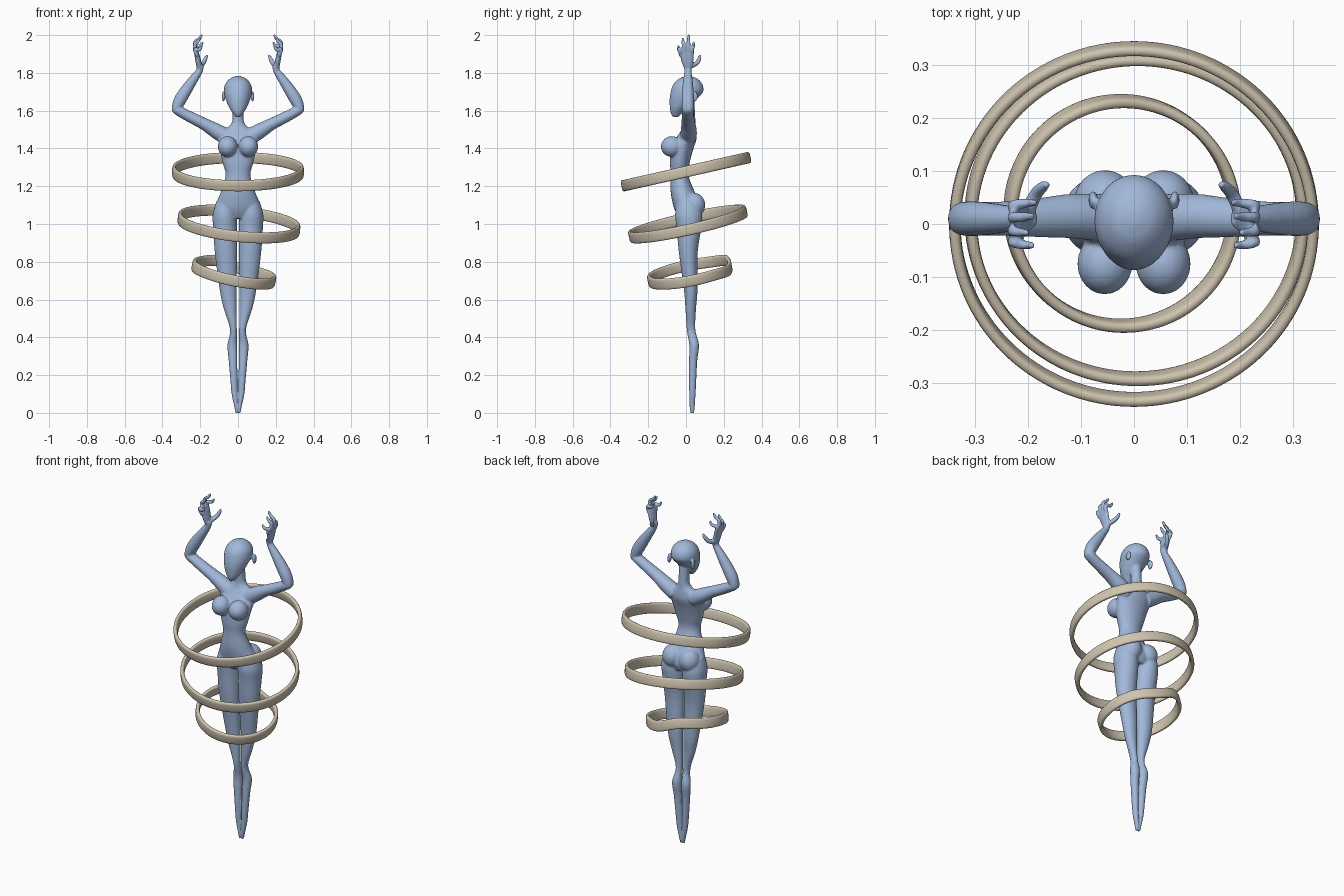
import bpy, bmesh, math
from mathutils import Vector, Matrix

if "Cube" in bpy.data.objects:
    bpy.data.objects.remove(bpy.data.objects["Cube"])

def material(name, rgb):
    m = bpy.data.materials.new(name)
    m.diffuse_color = (*rgb, 1)
    m.use_nodes = True
    m.node_tree.nodes["Principled BSDF"].inputs["Base Color"].default_value = m.diffuse_color
    return m

blue = material("pale blue", (0.36, 0.48, 0.70))
tan = material("warm sand", (0.62, 0.55, 0.43))

def smooth_path(pts, steps=4):
    """Catmull-Rom through stations of any dimension."""
    out = []
    for i in range(len(pts) - 1):
        p0, p1, p2 = pts[max(i - 1, 0)], pts[i], pts[i + 1]
        p3 = pts[min(i + 2, len(pts) - 1)]
        for k in range(steps):
            t = k / steps
            out.append([0.5 * (2 * b + (c - a) * t + (2 * a - 5 * b + 4 * c - d) * t * t
                        + (3 * b - a - 3 * c + d) * t ** 3) for a, b, c, d in zip(p0, p1, p2, p3)])
    return out + [list(pts[-1])]

def loft(bm, stations, sign=1, n=24, upright=False):
    """Closed tube of ellipses through stations (x, y, z, rx, ry)."""
    st = smooth_path(stations)
    rings = []
    for i, (x, y, z, rx, ry) in enumerate(st):
        t = Vector(st[min(i + 1, len(st) - 1)][:3]) - Vector(st[max(i - 1, 0)][:3])
        t = Vector((0, 0, 1)) if upright else t.normalized()
        u = Vector((0, 1, 0)).cross(t).normalized()
        v = t.cross(u)
        ring = []
        for k in range(n):
            a = 2 * math.pi * k / n
            p = Vector((x, y, z)) + u * rx * math.cos(a) + v * ry * math.sin(a)
            ring.append(bm.verts.new((p.x * sign, p.y, p.z)))
        rings.append(ring)
    for a, b in zip(rings, rings[1:]):
        for k in range(n):
            bm.faces.new((a[k], a[(k + 1) % n], b[(k + 1) % n], b[k]))
    bm.faces.new(rings[0])
    bm.faces.new(rings[-1])

def ball(bm, centre, size):
    bmesh.ops.create_uvsphere(bm, u_segments=24, v_segments=16, radius=1,
                              matrix=Matrix.Translation(centre) @ Matrix.Diagonal((*size, 1)))

def finish(bm, name, mat):
    bmesh.ops.recalc_face_normals(bm, faces=bm.faces[:])
    me = bpy.data.meshes.new(name)
    bm.to_mesh(me)
    bm.free()
    me.materials.append(mat)
    ob = bpy.data.objects.new(name, me)
    bpy.context.collection.objects.link(ob)
    bpy.ops.object.select_all(action='DESELECT')
    ob.select_set(True)
    bpy.context.view_layer.objects.active = ob
    return ob

# ---- figure: overlapping lofts, fused by a voxel remesh
bm = bmesh.new()
# torso and neck
loft(bm, [(0, .015, 1.03, .09, .05), (0, .012, 1.07, .122, .07), (0, .0, 1.12, .112, .073),
          (0, -.02, 1.18, .087, .062), (0, -.034, 1.26, .066, .047), (0, -.032, 1.33, .083, .053),
          (0, -.02, 1.40, .098, .06), (0, .0, 1.45, .105, .056), (0, .013, 1.49, .09, .042),
          (0, .018, 1.515, .05, .034), (0, .02, 1.55, .03, .03), (0, .015, 1.64, .03, .03)], upright=True)
# head
loft(bm, [(0, -.055, 1.566, .012, .015), (0, -.05, 1.59, .03, .032), (0, -.035, 1.62, .049, .051),
          (0, -.015, 1.66, .065, .072), (0, .005, 1.70, .075, .086), (0, .01, 1.74, .068, .077),
          (0, .012, 1.77, .043, .048), (0, .012, 1.783, .012, .014)], upright=True)
for s in (-1, 1):
    ball(bm, (s * .077, .045, 1.675), (.009, .018, .028))      # ear
    ball(bm, (s * .055, -.075, 1.41), (.052, .058, .055))      # breast
    ball(bm, (s * .055, .042, 1.10), (.058, .06, .065))        # buttock
    # leg with pointed foot
    loft(bm, [(.06, .01, 1.12, .055, .06), (.07, .014, 1.05, .064, .072), (.068, .016, .98, .064, .066),
              (.064, .012, .85, .059, .05), (.052, .025, .65, .045, .036), (.041, .025, .55, .034, .028),
              (.024, .027, .44, .018, .023), (.03, .043, .36, .026, .026), (.027, .038, .28, .023, .022),
              (.022, .035, .18, .019, .02), (.018, .034, .10, .016, .017), (.009, .033, .03, .010, .014),
              (.008, .033, -.002, .006, .01)], s, upright=True)
    # upper arm, forearm
    loft(bm, [(.06, .012, 1.46, .045, .045), (.12, .015, 1.495, .04, .042), (.18, .012, 1.53, .032, .037),
              (.26, .01, 1.57, .029, .032), (.325, .01, 1.605, .025, .031), (.343, .01, 1.612, .012, .015)], s)
    loft(bm, [(.338, .01, 1.59, .012, .02), (.328, .01, 1.61, .025, .03), (.302, .01, 1.665, .033, .033),
              (.25, .01, 1.745, .027, .027), (.205, .01, 1.81, .018, .019), (.2, .01, 1.84, .018, .022)], s)
    # palm, fingers, thumb
    loft(bm, [(.202, .01, 1.82, .015, .018), (.21, .008, 1.86, .015, .032),
              (.218, .004, 1.90, .013, .037), (.222, .003, 1.925, .008, .034)], s)
    for y, tx, ty, tz in ((.03, .185, .04, 1.965), (.012, .19, .014, 2.003),
                          (-.009, .20, -.016, 1.985), (-.028, .19, -.04, 1.945)):
        loft(bm, [(.215, y, 1.89, .011, .011), (.23, (y + ty) / 2, .45 * 1.9 + .55 * tz, .0105, .0105),
                  (tx + .014, ty, tz - .022, .0095, .0095), (tx, ty, tz, .006, .006)], s, 12)
    loft(bm, [(.202, .02, 1.835, .014, .014), (.186, .055, 1.85, .013, .013),
              (.172, .07, 1.875, .011, .011), (.163, .075, 1.895, .006, .006)], s, 12)
body = finish(bm, "figure", blue)
rm = body.modifiers.new("fuse", 'REMESH')
rm.mode = 'VOXEL'
rm.voxel_size = 0.005
rm.use_smooth_shade = True
sm = body.modifiers.new("soften", 'SMOOTH')
sm.factor = 0.5
sm.iterations = 5
for m in ("fuse", "soften"):
    bpy.ops.object.modifier_apply(modifier=m)
bpy.ops.object.shade_smooth()

# ---- three tilted bands floating around the figure
def band(name, cx, cy, cz, rx, ry, slope_x, slope_y, kink=0.0, n=128, half_h=.03, half_t=.011):
    bm = bmesh.new()
    axis = Vector((-slope_x, -slope_y, 1)).normalized()
    rings = []
    for i in range(n):
        a = 2 * math.pi * i / n
        dx, dy = rx * math.cos(a), ry * math.sin(a)
        bump = kink * math.sin(2 * (a - math.radians(95))) * math.exp(-((a - math.radians(95)) / .6) ** 2)
        c = Vector((cx + dx, cy + dy, cz + slope_x * dx + slope_y * dy + bump))
        out = Vector((dx, dy, slope_x * dx + slope_y * dy)).normalized()
        ring = []
        for k in range(16):      # rounded-rectangle section
            b = 2 * math.pi * k / 16
            cu, sv = math.cos(b), math.sin(b)
            ring.append(bm.verts.new(c + out * half_t * math.copysign(abs(cu) ** .6, cu)
                                     + axis * half_h * math.copysign(abs(sv) ** .6, sv)))
        rings.append(ring)
    for i in range(n):
        a, b = rings[i], rings[(i + 1) % n]
        for k in range(16):
            bm.faces.new((a[k], a[(k + 1) % 16], b[(k + 1) % 16], b[k]))
    finish(bm, name, tan)
    bpy.ops.object.shade_smooth_by_angle(angle=math.radians(50))

band("upper_ring", 0, 0, 1.277, .338, .331, 0, .225)
band("middle_ring", .005, .01, 1.0, .313, .302, -.10, .22)
band("lower_ring", -.022, .02, .74, .211, .212, -.20, .19, kink=.025)
